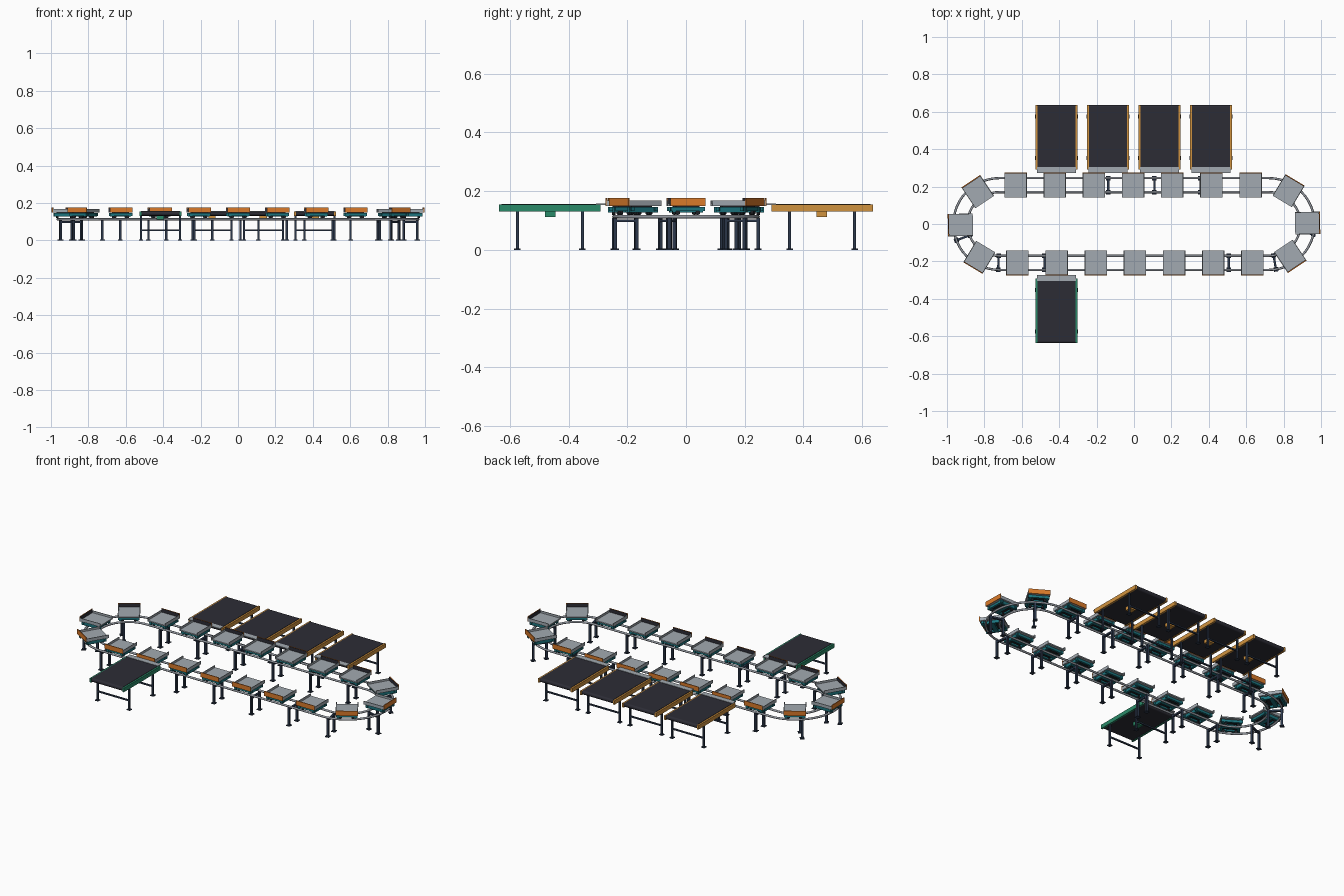
import bpy, bmesh, math
from mathutils import Matrix, Vector

if "Cube" in bpy.data.objects:
    bpy.data.objects.remove(bpy.data.objects["Cube"])


def lin(c):
    c /= 255
    return c / 12.92 if c <= 0.04045 else ((c + 0.055) / 1.055) ** 2.4


def material(name, r, g, b):
    m = bpy.data.materials.new(name)
    m.diffuse_color = (lin(r), lin(g), lin(b), 1)
    m.use_nodes = True
    m.node_tree.nodes["Principled BSDF"].inputs["Base Color"].default_value = m.diffuse_color
    return m


GREY = material("tray_grey", 162, 170, 177)
STEEL = material("rail_steel", 150, 155, 163)
ORANGE = material("panel_orange", 218, 122, 42)
AMBER = material("chute_amber", 208, 146, 62)
GREEN = material("infeed_green", 42, 138, 104)
BELT = material("belt_charcoal", 44, 44, 53)
NAVY = material("leg_navy", 44, 56, 76)
TEAL = material("carriage_teal", 28, 116, 126)
BLACK = material("wheel_black", 30, 31, 36)

# Loop dimensions
HALF, RADIUS, GAUGE = 0.72, 0.208, 0.0375
ARC = math.pi * RADIUS
LENGTH = 4 * HALF + 2 * ARC


def box(bm, x0, x1, y0, y1, z0, z1):
    mat = Matrix.Translation(((x0 + x1) / 2, (y0 + y1) / 2, (z0 + z1) / 2)) @ \
        Matrix.Diagonal((x1 - x0, y1 - y0, z1 - z0, 1))
    bmesh.ops.create_cube(bm, size=1, matrix=mat)


def rod(bm, centre, radius, depth, axis, sides=12):
    rot = Matrix.Rotation(math.pi / 2, 4, {'X': 'Y', 'Y': 'X'}[axis]) if axis != 'Z' else Matrix()
    bmesh.ops.create_cone(bm, cap_ends=True, segments=sides, radius1=radius, radius2=radius,
                          depth=depth, matrix=Matrix.Translation(centre) @ rot)


def mesh(name, mat, boxes=(), rods=()):
    bm = bmesh.new()
    for b in boxes:
        box(bm, *b)
    for r in rods:
        rod(bm, *r)
    me = bpy.data.meshes.new(name)
    bm.to_mesh(me)
    bm.free()
    me.materials.append(mat)
    return me


def place(me, name, matrix):
    ob = bpy.data.objects.new(name, me)
    ob.matrix_world = matrix
    bpy.context.collection.objects.link(ob)
    return ob


def on_loop(s):
    """Frame on the centreline: local x along the track, local -y outwards."""
    s = (s + HALF) % LENGTH
    if s < 2 * HALF:
        x, y, a = s - HALF, -RADIUS, 0
    elif s < 2 * HALF + ARC:
        a = (s - 2 * HALF) / RADIUS
        x, y = HALF + RADIUS * math.sin(a), -RADIUS * math.cos(a)
    elif s < 4 * HALF + ARC:
        x, y, a = HALF - (s - 2 * HALF - ARC), RADIUS, math.pi
    else:
        a = math.pi + (s - 4 * HALF - ARC) / RADIUS
        x, y = -HALF + RADIUS * math.sin(a), -RADIUS * math.cos(a)
    return Matrix.Translation((x, y, 0)) @ Matrix.Rotation(a, 4, 'Z')


# Twin rails: stadium-shaped tubes
for name, r in (("outer_rail", RADIUS + GAUGE), ("inner_rail", RADIUS - GAUGE)):
    cu = bpy.data.curves.new(name, 'CURVE')
    cu.dimensions = '3D'
    cu.bevel_depth = 0.0062
    cu.bevel_resolution = 2
    pts = []
    for cx, start in ((HALF, -90), (-HALF, 90)):
        for i in range(25):
            a = math.radians(start + 7.5 * i)
            pts.append((cx + r * math.cos(a), r * math.sin(a), 0.113, 1))
    sp = cu.splines.new('POLY')
    sp.points.add(len(pts) - 1)
    for p, co in zip(sp.points, pts):
        p.co = co
    sp.use_cyclic_u = True
    cu.materials.append(STEEL)
    place(cu, name, Matrix())

# Track supports: a leg under each rail, a foot plate and a tie beam
boxes = [(-0.006, 0.006, -GAUGE, GAUGE, 0.094, 0.104)]
for y in (-GAUGE, GAUGE):
    boxes += [(-0.006, 0.006, y - 0.006, y + 0.006, 0, 0.108),
              (-0.012, 0.012, y - 0.012, y + 0.012, 0, 0.004)]
support = mesh("track_support", NAVY, boxes)
for i in range(17):
    place(support, f"track_support_{i + 1}", on_loop(0.014 + i * LENGTH / 17))

# Carriage: teal frame, black wheels, grey tray and a raised outer panel
frame = mesh("carriage_frame", TEAL,
             [(s * 0.046 - 0.006, s * 0.046 + 0.006, -0.058, 0.058, 0.128, 0.146) for s in (-1, 1)]
             + [(-0.058, 0.058, s * 0.048 - 0.006, s * 0.048 + 0.006, 0.132, 0.146) for s in (-1, 1)]
             + [(-0.05, 0.05, -0.012, 0.012, 0.128, 0.144)])
drive = mesh("drive_roller", BLACK, [(-0.04, 0.04, -0.042, 0.042, 0.141, 0.149)])
wheels = mesh("wheels", BLACK, (),
              [((x, y, 0.127), 0.008, 0.012, 'Y')
               for x in (-0.034, 0.034) for y in (-GAUGE, GAUGE)])
tray = mesh("tray", GREY,
            [(-0.06, 0.06, -0.063, 0.067, 0.149, 0.156)]
            + [(s * 0.058 - 0.002, s * 0.058 + 0.002, -0.063, 0.067, 0.154, 0.168) for s in (-1, 1)])
panel = mesh("outer_panel", ORANGE, [(-0.06, 0.06, -0.067, -0.063, 0.149, 0.177)])
liner = mesh("panel_liner", BELT, [(-0.056, 0.056, -0.063, -0.061, 0.156, 0.176)])
for i in range(20):
    m = on_loop(0.005 + i * LENGTH / 20)
    for me in (frame, drive, wheels, tray, panel, liner):
        place(me, f"{me.name}_{i + 1}", m)


# Belt tables: local origin at table centre line, +y away from the loop
def belt_table(prefix, colour, matrix):
    y0, y1 = 0.291, 0.637
    side = []
    legs = []
    for s in (-1, 1):
        side.append((s * 0.107 - 0.005, s * 0.107 + 0.005, y0, y1, 0.130, 0.154))
        for y in (0.353, 0.574):
            legs += [(s * 0.104 - 0.005, s * 0.104 + 0.005, y - 0.005, y + 0.005, 0, 0.135),
                     (s * 0.104 - 0.011, s * 0.104 + 0.011, y - 0.011, y + 0.011, 0, 0.004)]
    for y in (0.353, 0.574):
        legs.append((-0.104, 0.104, y - 0.004, y + 0.004, 0.051, 0.059))
    belt = mesh(prefix + "_belt", BELT, [(-0.102, 0.102, y0 + 0.012, y1 - 0.012, 0.132, 0.156)],
                [((0, y, 0.144), 0.012, 0.204, 'X') for y in (y0 + 0.012, y1 - 0.012)])
    parts = (mesh(prefix + "_side_rails", colour, side), belt,
             mesh(prefix + "_legs", NAVY, legs),
             mesh(prefix + "_motor", colour, [(-0.02, 0.02, 0.445, 0.48, 0.112, 0.133)]),
             mesh(prefix + "_transfer_plate", GREY, [(-0.104, 0.104, 0.274, 0.306, 0.153, 0.158)]))
    for me in parts:
        place(me, me.name, matrix)


for i, x in enumerate((-0.415, -0.139, 0.136, 0.412)):
    belt_table(f"outfeed_{i + 1}", AMBER, Matrix.Translation((x, 0, 0)))
belt_table("infeed", GREEN, Matrix.Translation((-0.415, 0, 0)) @ Matrix.Rotation(math.pi, 4, 'Z'))

# Smooth the round parts only
for ob in bpy.data.objects:
    ob.select_set(ob.type == 'MESH' and ("wheels" in ob.name or "_belt" in ob.name))
    if ob.select_get():
        bpy.context.view_layer.objects.active = ob
bpy.ops.object.shade_smooth_by_angle(angle=math.radians(40))
